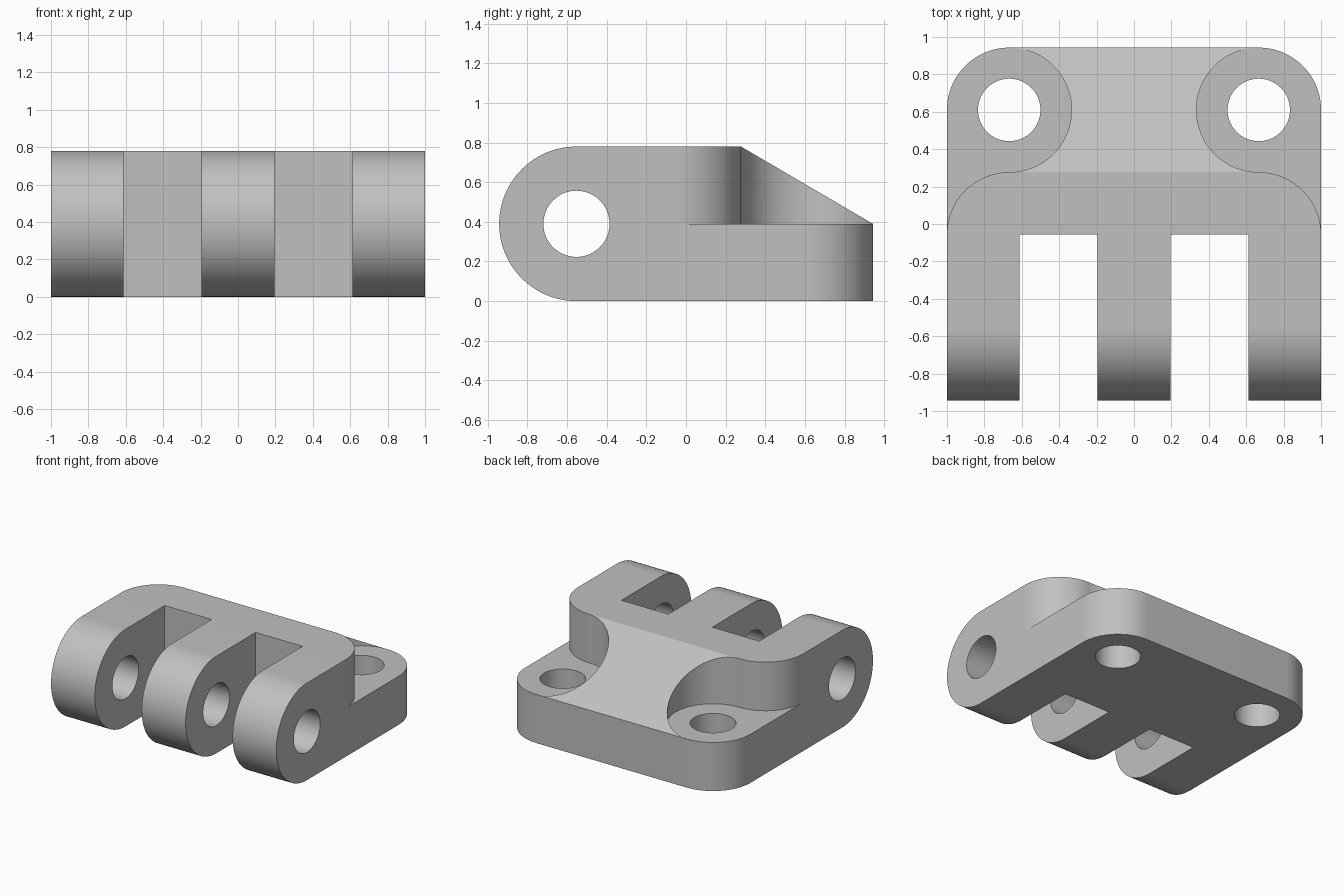
import bpy
import bmesh
from math import sin, cos, radians
from mathutils import Vector

if "Cube" in bpy.data.objects:
    bpy.data.objects.remove(bpy.data.objects["Cube"])

HEIGHT = 0.78
MID = HEIGHT / 2
BACK = 0.943
EAR = 0.333                  # radius of the screw ears and of the body corners
HOLE = 0.167
EAR_X, EAR_Y = 1 - EAR, BACK - EAR
SHOULDER = EAR_Y - EAR       # where the slope starts
CORNER_Y = SHOULDER - EAR
KNUCKLE_Y = -BACK + MID

grey = bpy.data.materials.new("grey")
grey.use_nodes = True
colour = (0.53, 0.53, 0.53, 1)
grey.diffuse_color = colour
grey.node_tree.nodes["Principled BSDF"].inputs["Base Color"].default_value = colour


def arc(cx, cy, r, start, end, steps=32):
    angles = [radians(start + (end - start) * i / steps) for i in range(steps + 1)]
    return [(cx + r * cos(a), cy + r * sin(a)) for a in angles]


def prism(name, outline, axis, low, high):
    """Extrude an outline: (y, z) along x, or (x, y) along z."""
    bm = bmesh.new()
    if axis == "x":
        verts = [bm.verts.new((low, a, b)) for a, b in outline]
        step = Vector((high - low, 0, 0))
    else:
        verts = [bm.verts.new((a, b, low)) for a, b in outline]
        step = Vector((0, 0, high - low))
    face = bm.faces.new(verts)
    moved = bmesh.ops.extrude_face_region(bm, geom=[face], use_keep_orig=True)["geom"]
    bmesh.ops.translate(bm, vec=step, verts=[v for v in moved if isinstance(v, bmesh.types.BMVert)])
    bmesh.ops.recalc_face_normals(bm, faces=bm.faces)
    mesh = bpy.data.meshes.new(name)
    bm.to_mesh(mesh)
    bm.free()
    mesh.materials.append(grey)
    obj = bpy.data.objects.new(name, mesh)
    bpy.context.collection.objects.link(obj)
    return obj


def combine(target, tool, operation="DIFFERENCE"):
    tool.hide_render = True
    mod = target.modifiers.new(tool.name, "BOOLEAN")
    mod.object = tool
    mod.operation = operation
    mod.solver = "EXACT"
    bpy.context.view_layer.objects.active = target
    bpy.ops.object.modifier_apply(modifier=mod.name)
    bpy.data.objects.remove(tool)


# Side profile: round knuckle at the front, slope at the back
drop = (HEIGHT - MID) / (BACK - SHOULDER)
side = arc(KNUCKLE_Y, MID, MID, 270, 90, 64)
side += [(SHOULDER, HEIGHT), (1.2, HEIGHT - drop * (1.2 - SHOULDER)), (1.2, 0)]
body = prism("hinge_body", side, "x", -1.2, 1.2)

# Plan outline with rounded back corners
plan = [(-1, -1.2), (1, -1.2)]
plan += arc(EAR_X, EAR_Y, EAR, 0, 90) + arc(-EAR_X, EAR_Y, EAR, 90, 180)
combine(body, prism("plan_outline", plan, "z", -0.2, 1), "INTERSECT")

# Screw pockets with S-shaped walls, and screw holes
for s in (-1, 1):
    pocket = [(1.2, CORNER_Y), (1.2, 1.2), (EAR_X, 1.2)]
    pocket += arc(EAR_X, EAR_Y, EAR, 90, 270, 64)
    pocket += arc(EAR_X, CORNER_Y, EAR, 90, 0)[1:]
    combine(body, prism("screw_pocket", [(s * x, y) for x, y in pocket], "z", MID, 1))
    hole = arc(s * EAR_X, EAR_Y, HOLE, 0, 360, 64)[:-1]
    combine(body, prism("screw_hole", hole, "z", -0.2, 1))

# Slots between the three knuckles
for s in (-1, 1):
    slot = [(s * x, y) for x, y in ((0.195, -1.2), (0.612, -1.2), (0.612, -0.055), (0.195, -0.055))]
    combine(body, prism("knuckle_slot", slot, "z", -0.2, 1))

# Pin hole through all knuckles
pin = arc(KNUCKLE_Y, MID, HOLE, 0, 360, 64)[:-1]
combine(body, prism("pin_hole", pin, "x", -1.3, 1.3))

bpy.ops.object.select_all(action="DESELECT")
body.select_set(True)
bpy.context.view_layer.objects.active = body
bpy.ops.object.shade_smooth_by_angle(angle=radians(25))
